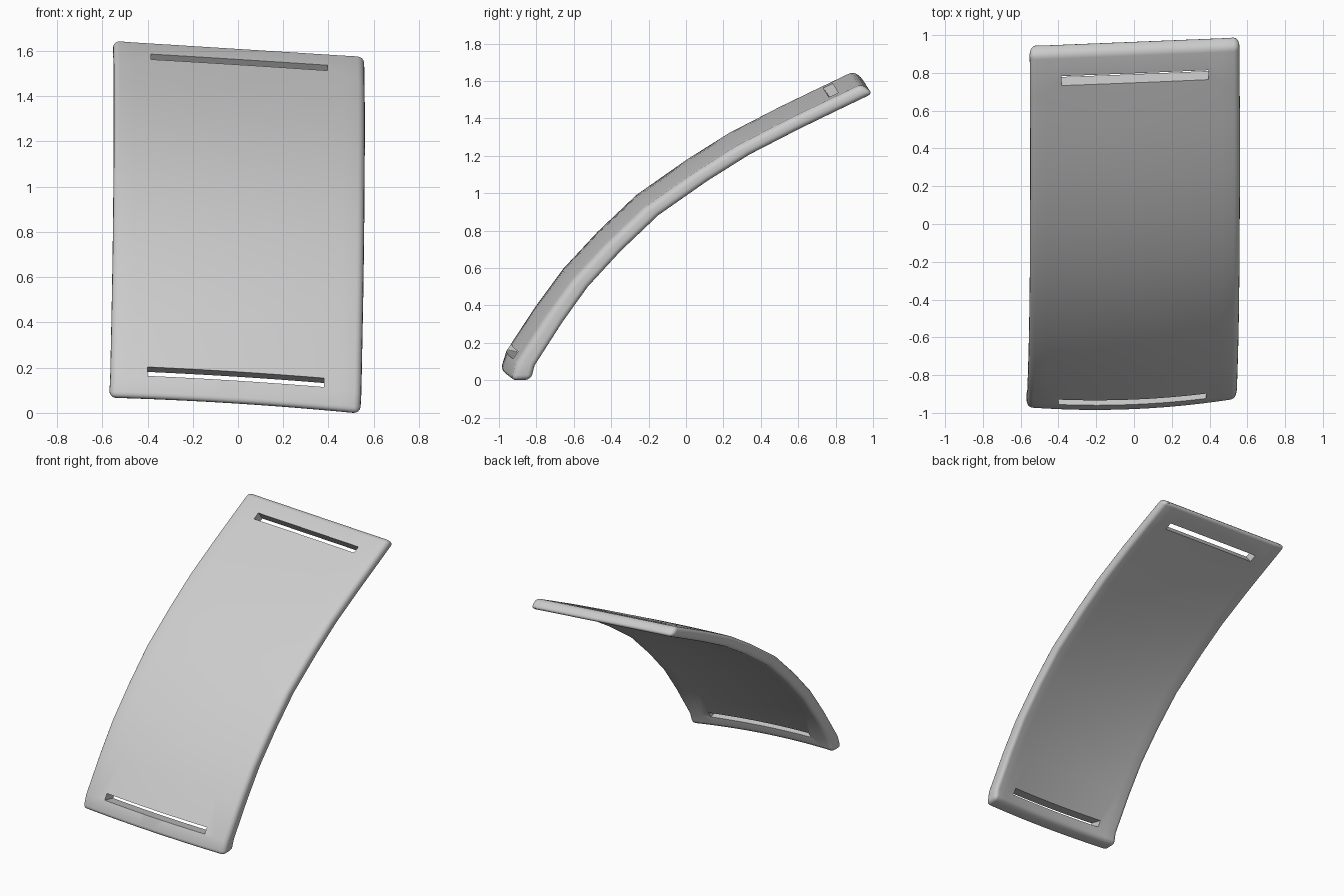
import bpy, bmesh, math
from mathutils import Vector, Matrix

if "Cube" in bpy.data.objects:
    bpy.data.objects.remove(bpy.data.objects["Cube"], do_unlink=True)

# Side profile of the front surface as (y, z), bottom to top
PROFILE = [(-.995, .055), (-.965, .16), (-.81, .40), (-.665, .60), (-.48, .80), (-.27, 1.0),
           (0, 1.19), (.23, 1.335), (.5, 1.475), (.70, 1.572), (.90, 1.668)]
HALF_WIDTH = .555
ROLL = Vector((HALF_WIDTH, .0225, -.035))    # from the centre line to the +x edge
COLUMNS = 12

grey = bpy.data.materials.new("light grey")
grey.use_nodes = True
grey.diffuse_color = (.6, .6, .6, 1)
grey.node_tree.nodes["Principled BSDF"].inputs["Base Color"].default_value = grey.diffuse_color


def make_object(name, bm):
    bmesh.ops.recalc_face_normals(bm, faces=bm.faces)
    mesh = bpy.data.meshes.new(name)
    bm.to_mesh(mesh)
    bm.free()
    mesh.materials.append(grey)
    obj = bpy.data.objects.new(name, mesh)
    bpy.context.collection.objects.link(obj)
    return obj


# Curved plate: front and back skins joined by a rim
bm = bmesh.new()
points = [Vector((0, y, z)) for y, z in PROFILE]
last = len(points) - 1
front, back = [], []
for i, p in enumerate(points):
    tangent = (points[min(i + 1, last)] - points[max(i - 1, 0)]).normalized()
    normal = Vector((0, -tangent.z, tangent.y))
    low = 1 - i / last
    bulge = .035 * low
    lean = Vector((.0025 + .04 * low * (1 - low) - .0175 * low, 0, 0))
    depth = tangent * .033 - normal * (.072 + .03 * low ** 2)
    rows = [], []
    for j in range(COLUMNS + 1):
        u = 2 * j / COLUMNS - 1
        co = p - normal * .042 + ROLL * u + normal * bulge * (1 - u * u) + lean
        rows[0].append(bm.verts.new(co))
        rows[1].append(bm.verts.new(co + depth))
    front.append(rows[0])
    back.append(rows[1])

for grid in (front, back):
    for a, b in zip(grid, grid[1:]):
        for j in range(COLUMNS):
            bm.faces.new((a[j], a[j + 1], b[j + 1], b[j]))


def outline(grid):
    return (grid[0] + [r[-1] for r in grid[1:-1]] + grid[-1][::-1]
            + [r[0] for r in grid[-2:0:-1]])


rim_f, rim_b = outline(front), outline(back)
for k in range(len(rim_f)):
    n = (k + 1) % len(rim_f)
    bm.faces.new((rim_f[k], rim_f[n], rim_b[n], rim_b[k]))
bmesh.ops.recalc_face_normals(bm, faces=bm.faces)

# Rounded rim and corners
sharp = [e for e in bm.edges if e.calc_face_angle(0) > math.radians(40)]
bmesh.ops.bevel(bm, geom=sharp, offset=.03, segments=4, profile=.5, affect='EDGES',
                clamp_overlap=True)
lowest = min(v.co.z for v in bm.verts)
bmesh.ops.translate(bm, verts=bm.verts, vec=(0, 0, -lowest))
plate = make_object("curved_plate", bm)


# Strap slots cut through the plate near both ends
def cut_slot(name, centre, angle, height):
    along = Vector((0, math.cos(angle), math.sin(angle)))
    through = (Vector((0, along.z, -along.y)) + along * .2).normalized()
    side = ROLL / HALF_WIDTH
    bm = bmesh.new()
    bmesh.ops.create_cube(bm, size=1)
    axes = Matrix((side * .78, along * height, through * .4)).transposed().to_4x4()
    bmesh.ops.transform(bm, verts=bm.verts, matrix=Matrix.Translation(centre) @ axes)
    cutter = make_object(name, bm)
    cutter.hide_render = True
    mod = plate.modifiers.new(name, 'BOOLEAN')
    mod.operation = 'DIFFERENCE'
    mod.solver = 'EXACT'
    mod.object = cutter
    bpy.context.view_layer.objects.active = plate
    bpy.ops.object.modifier_apply(modifier=name)
    bpy.data.objects.remove(cutter, do_unlink=True)


bpy.ops.object.select_all(action='DESELECT')
plate.select_set(True)
cut_slot("upper_slot", (.005, .76, 1.567), math.radians(27), .055)
cut_slot("lower_slot", (-.01, -.955, .165), math.radians(66), .045)

bpy.context.view_layer.objects.active = plate
plate.select_set(True)
bpy.ops.object.shade_smooth_by_angle(angle=math.radians(35))
